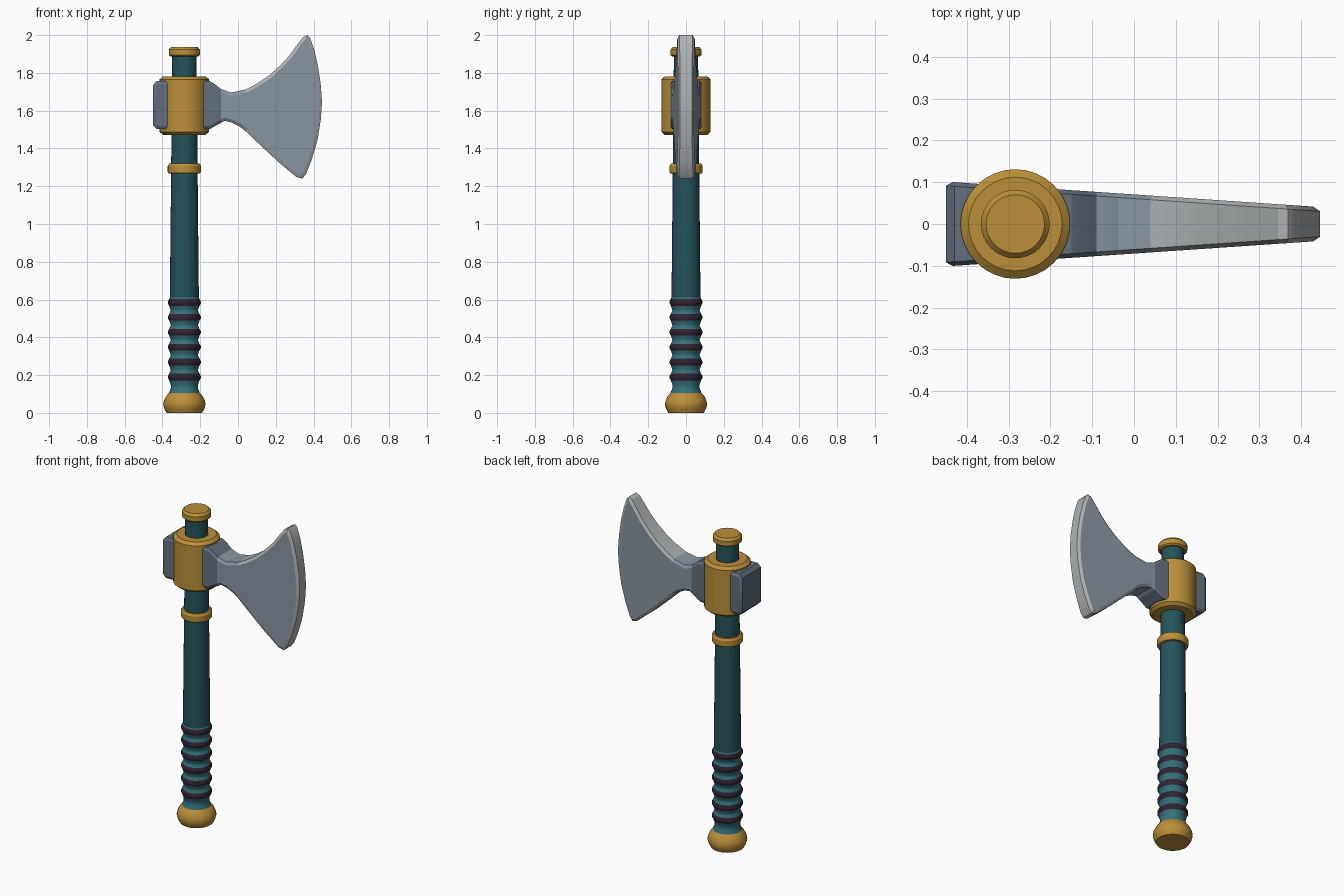
import bpy, bmesh, math
from mathutils import Vector

if "Cube" in bpy.data.objects:
    bpy.data.objects.remove(bpy.data.objects["Cube"])

AX = -0.284   # handle axis x


def mat(name, c):
    m = bpy.data.materials.new(name)
    m.diffuse_color = (*c, 1)
    m.use_nodes = True
    m.node_tree.nodes["Principled BSDF"].inputs["Base Color"].default_value = m.diffuse_color
    return m


GOLD = mat("gold", (0.50, 0.275, 0.04))
TEAL = mat("dark teal", (0.018, 0.088, 0.105))
GRIP = mat("light teal", (0.035, 0.165, 0.195))
BAND = mat("dark plum", (0.03, 0.017, 0.032))
STEEL = mat("steel", (0.25, 0.305, 0.365))
DARK = mat("dark steel", (0.125, 0.16, 0.215))
EDGE = mat("bright steel", (0.42, 0.44, 0.45))


def finish(bm, name, mats, angle=30):
    bmesh.ops.recalc_face_normals(bm, faces=bm.faces)
    me = bpy.data.meshes.new(name)
    bm.to_mesh(me)
    bm.free()
    for m in mats:
        me.materials.append(m)
    ob = bpy.data.objects.new(name, me)
    bpy.context.collection.objects.link(ob)
    bpy.ops.object.select_all(action='DESELECT')
    ob.select_set(True)
    bpy.context.view_layer.objects.active = ob
    bpy.ops.object.shade_smooth_by_angle(angle=math.radians(angle))
    return ob


def lathe(name, prof, mats, rule=lambda z: 0, n=32, angle=30):
    """Turn (radius, z) points round the handle axis."""
    bm = bmesh.new()
    rings = [[bm.verts.new((AX + r * math.cos(2 * math.pi * i / n),
                            r * math.sin(2 * math.pi * i / n), z))
              for i in range(n)] for r, z in prof]
    for a, b in zip(rings, rings[1:]):
        for i in range(n):
            j = (i + 1) % n
            f = bm.faces.new((a[i], a[j], b[j], b[i]))
            f.material_index = rule(f.calc_center_median().z)
    bm.faces.new(rings[0])
    bm.faces.new(rings[-1])
    return finish(bm, name, mats, angle)


# handle and gold fittings
lathe("shaft", [(0.077, 0.59), (0.064, 1.90)], [TEAL])
lathe("pommel", [(0.094, 0), (0.106, 0.022), (0.112, 0.045), (0.108, 0.065),
                 (0.097, 0.088), (0.08, 0.108)], [GOLD])
lathe("ring", [(0.072, 1.268), (0.083, 1.268), (0.088, 1.276), (0.088, 1.308),
               (0.08, 1.32), (0.068, 1.32)], [GOLD])
lathe("collar", [(0.112, 1.472), (0.131, 1.488), (0.131, 1.766),
                 (0.112, 1.782)], [GOLD])
lathe("top_cap", [(0.072, 1.886), (0.082, 1.894), (0.082, 1.923),
                  (0.07, 1.937)], [GOLD])

# ribbed grip with dark bands
bands = [0.19 + 0.079 * i for i in range(6)]
prof = [(0.082, 0.105), (0.072, 0.13)]
for z in bands:
    prof += [(0.072, z - 0.042), (0.080, z - 0.018), (0.087, z - 0.005),
             (0.087, z + 0.005), (0.080, z + 0.018)]
    if z < 0.55:
        prof.append((0.072, z + 0.036))
prof.append((0.076, 0.612))
lathe("grip", prof, [GRIP, BAND],
      lambda z: int(any(abs(z - b) < 0.0175 for b in bands)), angle=50)

# axe head: one tapered plate running through the collar
outline = [(-0.45, 1.735), (-0.43, 1.757), (-0.15, 1.757), (-0.125, 1.742),
           (-0.09, 1.714), (-0.037, 1.696), (0.04, 1.712), (0.10, 1.743),
           (0.164, 1.786), (0.22, 1.836), (0.27, 1.89), (0.32, 1.958),
           (0.345, 1.99), (0.368, 2.0), (0.382, 1.985), (0.403, 1.925),
           (0.423, 1.84), (0.438, 1.74), (0.445, 1.645), (0.438, 1.55),
           (0.42, 1.44), (0.39, 1.34), (0.36, 1.265), (0.34, 1.24),
           (0.307, 1.25), (0.217, 1.325), (0.11, 1.425), (0.04, 1.492),
           (0.005, 1.518), (-0.035, 1.538), (-0.07, 1.546), (-0.115, 1.522),
           (-0.15, 1.502), (-0.43, 1.502), (-0.45, 1.524)]


def half(x):
    return 0.1 - 0.068 * (x + 0.43)


def inset(pts, d):
    out = []
    for i, p in enumerate(pts):
        p = Vector(p)
        a = (p - Vector(pts[i - 1])).normalized()
        b = (Vector(pts[(i + 1) % len(pts)]) - p).normalized()
        n = Vector((a.y + b.y, -a.x - b.x)).normalized()
        out.append(p + n * d / max(0.6, n.dot(Vector((a.y, -a.x)))))
    return out


bm = bmesh.new()
inner = inset(outline, 0.016)
rings = []
for pts, s, drop in ((inner, -1, 0), (outline, -1, 0.010),
                     (outline, 1, 0.010), (inner, 1, 0)):
    rings.append([bm.verts.new((x, s * (half(x) - drop), z)) for x, z in pts])
for a, b in zip(rings, rings[1:]):
    for i in range(len(a)):
        j = (i + 1) % len(a)
        f = bm.faces.new((a[i], a[j], b[j], b[i]))
        # bright rim on the blade only
        x = f.calc_center_median().x
        f.material_index = 2 if x > 0.04 else (1 if x < -0.25 else 0)
caps = [bm.faces.new(rings[0]), bm.faces.new(rings[-1])]
# cut the cheeks so the neck and rear block are darker
for cx, nz in ((-0.09, 0.0), (-0.3, 0.0)):
    bmesh.ops.bisect_plane(bm, geom=bm.verts[:] + bm.edges[:] + bm.faces[:],
                           plane_co=(cx, 0, 1.6), plane_no=(1, 0, nz))
for f in bm.faces:
    c = f.calc_center_median()
    if f.material_index == 0 and c.x < -0.09:
        f.material_index = 1
finish(bm, "axe_head", [STEEL, DARK, EDGE], 25)
